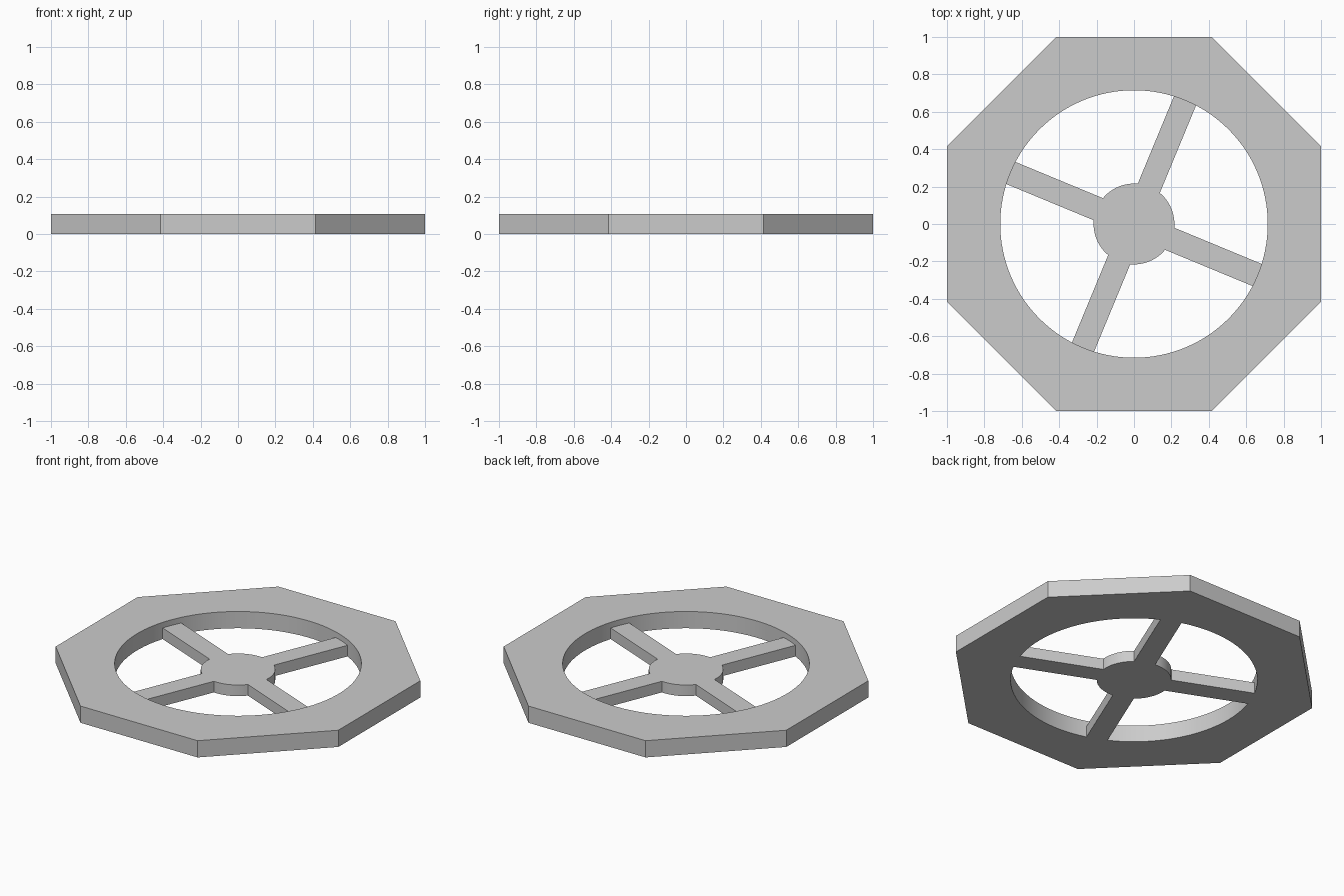
import bpy, bmesh, math

if "Cube" in bpy.data.objects:
    bpy.data.objects.remove(bpy.data.objects["Cube"], do_unlink=True)

RIM_R, RIM_H = 0.715, 0.107      # round opening and frame thickness
HUB_R, HUB_H = 0.216, 0.071      # hub and spokes sit lower than the frame
SPOKE_HALF = 0.064
SIDE = math.pi / 4

grey = bpy.data.materials.new("light grey")
grey.use_nodes = True
grey.diffuse_color = (0.6, 0.6, 0.6, 1)
grey.node_tree.nodes["Principled BSDF"].inputs["Base Color"].default_value = (0.6, 0.6, 0.6, 1)


def arc(radius, start, end, steps):
    """Points along an arc, both ends included."""
    return [(radius * math.cos(start + (end - start) * i / steps),
             radius * math.sin(start + (end - start) * i / steps))
            for i in range(steps + 1)]


def plate(name, outlines, height):
    """Extrude flat outlines, welded together, into one solid."""
    bm = bmesh.new()
    for outline in outlines:
        bm.faces.new([bm.verts.new((x, y, 0)) for x, y in outline])
    bmesh.ops.remove_doubles(bm, verts=bm.verts, dist=0.0001)
    base = bm.faces[:]
    top = bmesh.ops.extrude_face_region(bm, geom=base, use_keep_orig=True)["geom"]
    for v in top:
        if isinstance(v, bmesh.types.BMVert):
            v.co.z = height
    bmesh.ops.recalc_face_normals(bm, faces=bm.faces)
    mesh = bpy.data.meshes.new(name)
    bm.to_mesh(mesh)
    bm.free()
    mesh.materials.append(grey)
    obj = bpy.data.objects.new(name, mesh)
    bpy.context.collection.objects.link(obj)
    bpy.ops.object.select_all(action='DESELECT')
    obj.select_set(True)
    bpy.context.view_layer.objects.active = obj
    bpy.ops.object.shade_smooth_by_angle(angle=math.radians(30))


# Octagonal frame with a round opening, one panel per side
corner_r = 1 / math.cos(SIDE / 2)
panels = []
for k in range(8):
    a, b = (k - 0.5) * SIDE, (k + 0.5) * SIDE
    panels.append(arc(corner_r, a, b, 1) + arc(RIM_R, b, a, 16))
plate("octagonal_frame", panels, RIM_H)

# Hub and four spokes as one outline
hub_half = math.asin(SPOKE_HALF / HUB_R)
rim_half = math.asin(SPOKE_HALF / RIM_R)
outline = []
for k in range(4):
    mid = (k * 2 + 0.5 + 1) * SIDE
    outline += arc(RIM_R, mid - rim_half, mid + rim_half, 4)
    outline += arc(HUB_R, mid + hub_half, mid + 2 * SIDE - hub_half, 12)
plate("hub_and_spokes", [outline], HUB_H)
